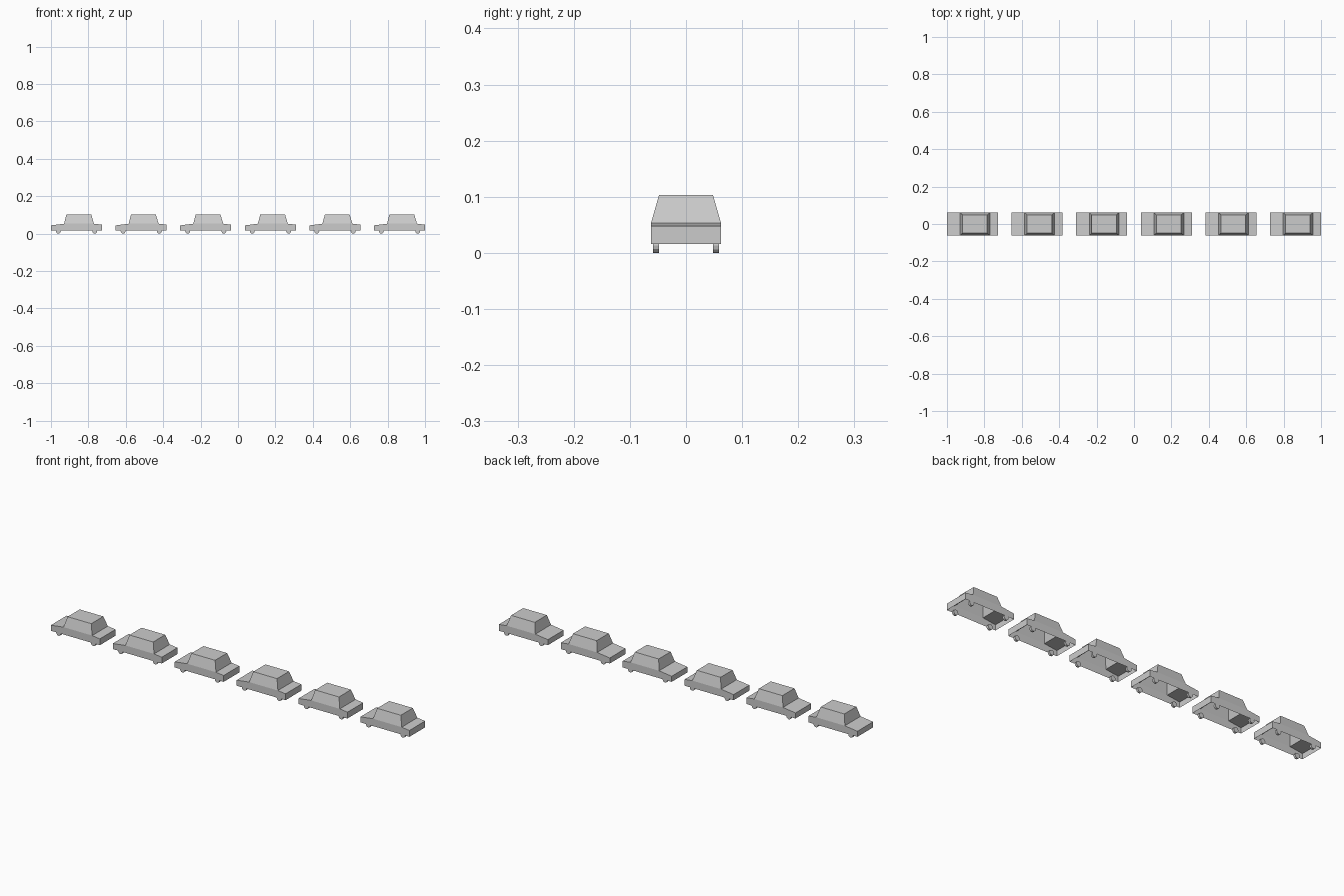
import bpy, bmesh, math
from mathutils import Matrix

if "Cube" in bpy.data.objects:
    bpy.data.objects.remove(bpy.data.objects["Cube"])

LENGTH, HALF_W, ROOF_W = 0.273, 0.0625, 0.048
COUNT = 6


def make_mesh(name, bm):
    bmesh.ops.recalc_face_normals(bm, faces=bm.faces)
    mesh = bpy.data.meshes.new(name)
    bm.to_mesh(mesh)
    bm.free()
    return mesh


# Open-bottomed body shell: side profile (x, z, half width)
profile = [(0, .016, HALF_W), (0, .044, HALF_W), (.07, .053, HALF_W),
           (.083, .1035, ROOF_W), (.215, .1035, ROOF_W),
           (.23, .053, HALF_W), (LENGTH, .048, HALF_W), (LENGTH, .016, HALF_W)]
bm = bmesh.new()
near = [bm.verts.new((x - LENGTH / 2, -w, z)) for x, z, w in profile]
far = [bm.verts.new((x - LENGTH / 2, w, z)) for x, z, w in profile]
for i in range(len(profile) - 1):
    bm.faces.new((near[i], near[i + 1], far[i + 1], far[i]))
for side in (near, far):
    bm.faces.new([side[i] for i in (0, 1, 2, 5, 6, 7)])   # lower side
    bm.faces.new([side[i] for i in (2, 3, 4, 5)])         # cabin side
body_mesh = make_mesh("car_body", bm)

# Four wheels
bm = bmesh.new()
for x in (.04, .234):
    for y in (-.0535, .0535):
        bmesh.ops.create_cone(
            bm, cap_ends=True, segments=12, radius1=.013, radius2=.013, depth=.011,
            matrix=Matrix.Translation((x - LENGTH / 2, y, .013))
            @ Matrix.Rotation(math.pi / 2, 4, 'X'))
wheel_mesh = make_mesh("car_wheels", bm)

# Row of identical cars
step = (2 - LENGTH) / (COUNT - 1)
for i in range(COUNT):
    for mesh in (body_mesh, wheel_mesh):
        ob = bpy.data.objects.new(f"{mesh.name}_{i + 1}", mesh)
        ob.location.x = -1 + LENGTH / 2 + i * step
        bpy.context.collection.objects.link(ob)
